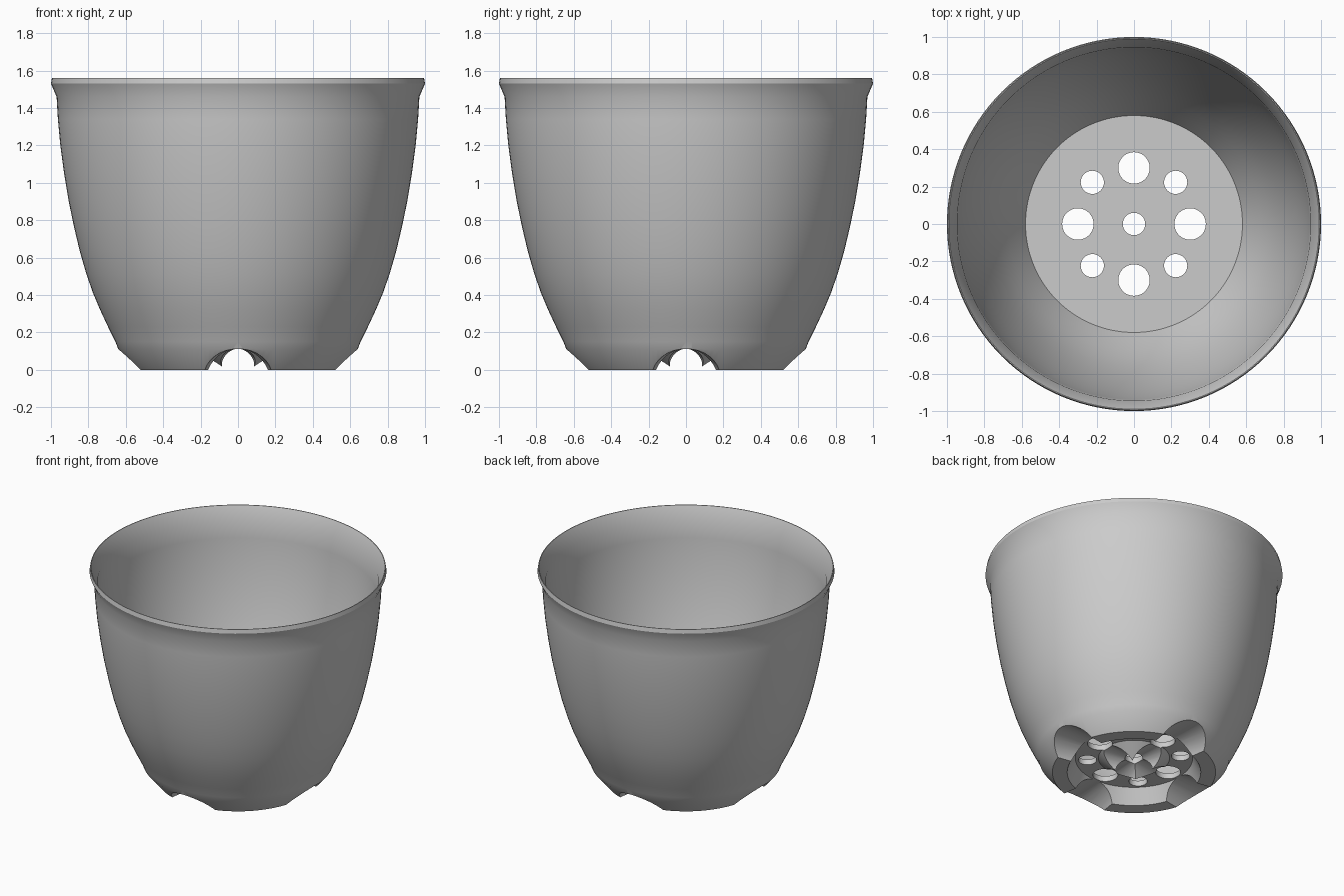
import bpy, bmesh, math
from mathutils import Matrix

cube = bpy.data.objects.get("Cube")
if cube:
    bpy.data.objects.remove(cube, do_unlink=True)

SEGMENTS = 128
FLOOR_TOP = 0.15
FLOOR_UNDER = 0.11


def make_material(name, value):
    mat = bpy.data.materials.new(name)
    colour = (value, value, value, 1)
    mat.use_nodes = True
    mat.diffuse_color = colour
    mat.node_tree.nodes["Principled BSDF"].inputs["Base Color"].default_value = colour
    return mat


def make_object(name, bm):
    bmesh.ops.recalc_face_normals(bm, faces=bm.faces)
    mesh = bpy.data.meshes.new(name)
    bm.to_mesh(mesh)
    bm.free()
    obj = bpy.data.objects.new(name, mesh)
    bpy.context.collection.objects.link(obj)
    return obj


def lathe(name, profile):
    """Revolve a closed (radius, height) outline around z."""
    bm = bmesh.new()
    verts = [bm.verts.new((r, 0, z)) for r, z in profile]
    edges = [bm.edges.new((v, verts[i - 1])) for i, v in enumerate(verts)]
    bmesh.ops.spin(bm, geom=verts + edges, cent=(0, 0, 0), axis=(0, 0, 1),
                   angle=math.tau, steps=SEGMENTS, use_duplicate=False)
    bmesh.ops.remove_doubles(bm, verts=bm.verts, dist=0.0005)
    return make_object(name, bm)


def hole_cutter(x, y, radius):
    bm = bmesh.new()
    bmesh.ops.create_cone(bm, cap_ends=True, segments=48, radius1=radius, radius2=radius,
                          depth=0.4, matrix=Matrix.Translation((x, y, FLOOR_TOP)))
    return make_object("hole_cutter", bm)


def arch_cutter(angle):
    """Arched tunnel with a level crown, widening outward."""
    bm = bmesh.new()
    rings = []
    for y in (0, 0.8):
        r = 0.065 + 0.25 * y
        crown = FLOOR_UNDER + 0.002
        points = [(r, -0.3)]
        for i in range(33):
            a = math.pi * i / 32
            points.append((r * math.cos(a), crown - r + r * math.sin(a)))
        points.append((-r, -0.3))
        rings.append([bm.verts.new((x, y, z)) for x, z in points])
    near, far = rings
    bm.faces.new(near)
    bm.faces.new(far)
    for i in range(len(near)):
        bm.faces.new((near[i - 1], near[i], far[i], far[i - 1]))
    bm.transform(Matrix.Rotation(angle, 4, "Z"))
    return make_object("arch_cutter", bm)


def cut(target, cutter):
    cutter.hide_render = True
    mod = target.modifiers.new("cut", "BOOLEAN")
    mod.operation = "DIFFERENCE"
    mod.solver = "EXACT"
    mod.object = cutter
    bpy.context.view_layer.objects.active = target
    bpy.ops.object.modifier_apply(modifier=mod.name)
    bpy.data.objects.remove(cutter, do_unlink=True)


# Outer wall, from just above the foot up to the rim flare
wall = [(0.655, 0.15), (0.695, 0.23), (0.737, 0.32), (0.775, 0.41), (0.81, 0.51),
        (0.845, 0.63), (0.876, 0.76), (0.905, 0.9), (0.93, 1.05), (0.95, 1.2),
        (0.963, 1.34), (0.97, 1.46)]

# Inner wall follows the outer one and thins toward the rim
inner = []
for r, z in wall:
    t = (z - FLOOR_TOP) / (1.46 - FLOOR_TOP)
    inner.append((r - 0.025 - 0.05 * (1 - t) ** 2, z))

rim = [(0.99, 1.56), (0.995, 1.56), (1.0, 1.53)]
underside = [(0.64, 0.11), (0.55, 0), (0.45, 0), (0.395, FLOOR_UNDER),
             (0.24, FLOOR_UNDER), (0.10, 0), (0.06, 0)]

# Pot body with a built-in centre drain
pot = lathe("plant_pot", [(0.06, FLOOR_TOP)] + inner + rim + wall[::-1] + underside)

# Ring of alternating large and small drain holes
for i in range(8):
    a = math.tau * i / 8
    distance, radius = ((0.30, 0.084), (0.315, 0.062))[i % 2]
    cut(pot, hole_cutter(distance * math.cos(a), distance * math.sin(a), radius))

# Four drainage arches through the foot ring and the centre boss
for i in range(4):
    cut(pot, arch_cutter(math.pi / 2 * i))

pot.data.materials.clear()
pot.data.materials.append(make_material("grey_plastic", 0.6))
for poly in pot.data.polygons:
    poly.material_index = 0

bpy.ops.object.select_all(action="DESELECT")
pot.select_set(True)
bpy.context.view_layer.objects.active = pot
bpy.ops.object.shade_smooth_by_angle(angle=math.radians(30))
